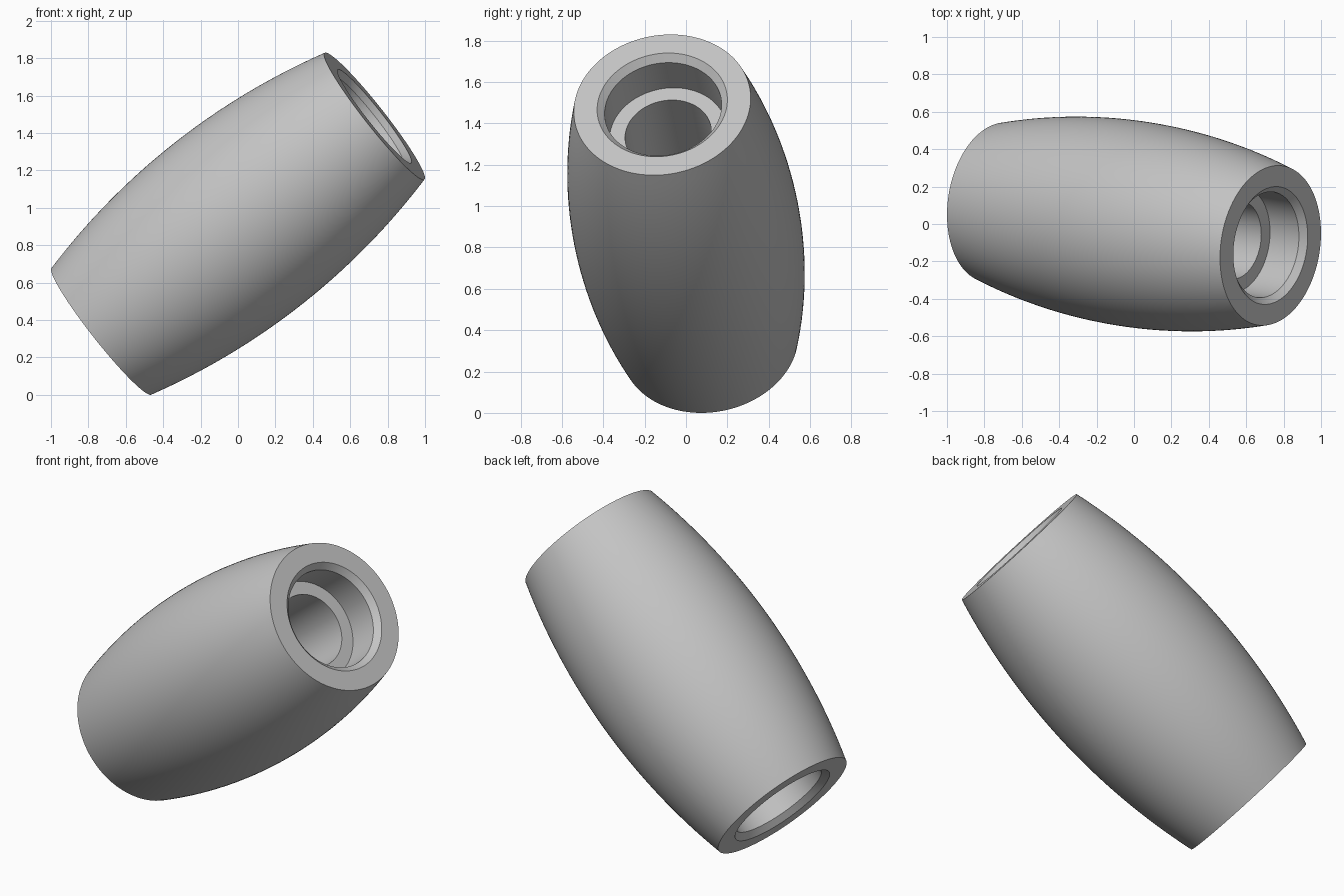
import bpy, bmesh, math
from mathutils import Vector

cube = bpy.data.objects.get("Cube")
if cube:
    bpy.data.objects.remove(cube, do_unlink=True)

# Main dimensions
SEGMENTS = 128
HALF = 0.936          # half the length along the axis
R_END, R_MID = 0.431, 0.55
R_MOUTH, R_BORE, R_CORE = 0.3175, 0.285, 0.21
CHAMFER, LEDGE = 0.034, 0.232
AXIS = Vector((0.73, -0.115, 0.575)).normalized()
CENTRE = Vector((0, 0, 0.915))

# Single grey material
grey = bpy.data.materials.new("plain grey")
grey.use_nodes = True
colour = (0.55, 0.55, 0.55, 1)
grey.diffuse_color = colour
grey.node_tree.nodes["Principled BSDF"].inputs["Base Color"].default_value = colour

# Closed half section: bulging outside, then stepped bore mirrored at both ends
STEPS = 32
bulge = R_MID - R_END
arc_radius = (HALF ** 2 + bulge ** 2) / (2 * bulge)
arc_angle = math.asin(HALF / arc_radius)
section = []
for i in range(STEPS + 1):
    a = arc_angle * (2 * i / STEPS - 1)
    section.append((R_MID - arc_radius * (1 - math.cos(a)), arc_radius * math.sin(a)))
bore = [(R_MOUTH, HALF), (R_BORE, HALF - CHAMFER),
        (R_BORE, HALF - LEDGE), (R_CORE, HALF - LEDGE)]
section += bore + [(r, -h) for r, h in reversed(bore)]

# Revolve the section into a hollow barrel
bm = bmesh.new()
verts = [bm.verts.new((r, 0, h)) for r, h in section]
edges = [bm.edges.new((v, verts[(i + 1) % len(verts)])) for i, v in enumerate(verts)]
bmesh.ops.spin(bm, geom=verts + edges, cent=(0, 0, 0), axis=(0, 0, 1),
               angle=math.tau, steps=SEGMENTS, use_merge=True)
bmesh.ops.remove_doubles(bm, verts=bm.verts, dist=1e-5)
bmesh.ops.recalc_face_normals(bm, faces=bm.faces)
mesh = bpy.data.meshes.new("barrel_sleeve")
bm.to_mesh(mesh)
bm.free()
mesh.materials.append(grey)

# Place it on its tilted axis
sleeve = bpy.data.objects.new("barrel_sleeve", mesh)
bpy.context.collection.objects.link(sleeve)
sleeve.rotation_euler = AXIS.to_track_quat('Z', 'Y').to_euler()
sleeve.location = CENTRE

bpy.ops.object.select_all(action='DESELECT')
sleeve.select_set(True)
bpy.context.view_layer.objects.active = sleeve
bpy.ops.object.shade_smooth_by_angle(angle=math.radians(25))
